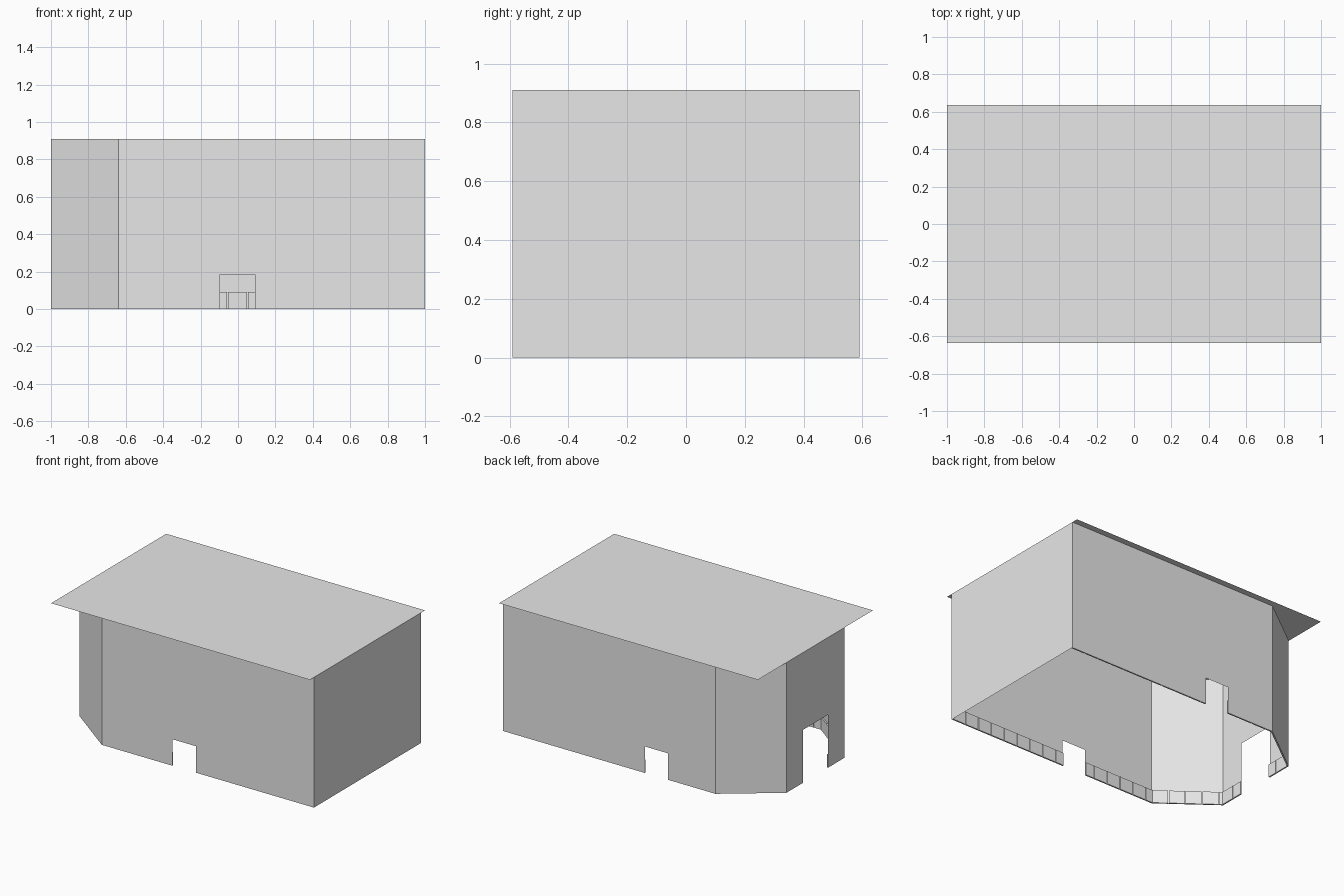
import bpy
import bmesh
from mathutils import Vector, Matrix

HEIGHT = 0.91
BRICK_PITCH, BRICK_HEIGHT, BRICK_DEPTH, JOINT = 0.1055, 0.09, 0.01, 0.005

cube = bpy.data.objects.get("Cube")
if cube:
    bpy.data.objects.remove(cube, do_unlink=True)

grey = bpy.data.materials.new("plain_grey")
grey.use_nodes = True
grey.diffuse_color = (0.8, 0.8, 0.8, 1)
grey.node_tree.nodes["Principled BSDF"].inputs["Base Color"].default_value = grey.diffuse_color


def finish(bm, name):
    mesh = bpy.data.meshes.new(name)
    bm.to_mesh(mesh)
    bm.free()
    mesh.materials.append(grey)
    obj = bpy.data.objects.new(name, mesh)
    bpy.context.collection.objects.link(obj)


def make_wall(name, start, end, door):
    """Thin wall sheet with an optional doorway (from, to, height) along its length."""
    a, b = Vector((*start, 0)), Vector((*end, 0))
    length, along = (b - a).length, (b - a).normalized()
    outline = [(0, 0)]
    if door:
        near, far, top = door
        outline += [(near, 0), (near, top), (far, top), (far, 0)]
    outline += [(length, 0), (length, HEIGHT), (0, HEIGHT)]
    bm = bmesh.new()
    face = bm.faces.new([bm.verts.new(a + along * u + Vector((0, 0, z))) for u, z in outline])
    face.normal_update()
    if face.normal.dot(a + b) < 0:
        face.normal_flip()
    finish(bm, name)


def make_skirting(name, start, end, door):
    """Row of shallow bricks on the inner side of a wall, broken at the doorway."""
    a, b = Vector((*start, 0)), Vector((*end, 0))
    length, along = (b - a).length, (b - a).normalized()
    inward = Vector((-along.y, along.x, 0))
    if inward.dot(a + b) > 0:
        inward.negate()
    spans = [(0, door[0]), (door[1], length)] if door else [(0, length)]
    bm = bmesh.new()
    for i in range(int(length / BRICK_PITCH) + 1):
        for low, high in spans:
            u0 = max(i * BRICK_PITCH + JOINT / 2, low)
            u1 = min((i + 1) * BRICK_PITCH - JOINT / 2, high)
            if u1 - u0 < JOINT:
                continue
            centre = a + along * (u0 + u1) / 2 + inward * BRICK_DEPTH / 2
            centre.z = BRICK_HEIGHT / 2
            turn = along.to_track_quat('X', 'Z').to_matrix().to_4x4()
            size = Matrix.Diagonal((u1 - u0, BRICK_DEPTH, BRICK_HEIGHT, 1))
            bmesh.ops.create_cube(bm, size=1, matrix=Matrix.Translation(centre) @ turn @ size)
    finish(bm, name)


# Room plan: square at one end, clipped corners at the other
front_left, back_left = (1, -0.59), (1, 0.59)
front_clip, back_clip = (-0.64, -0.59), (-0.64, 0.59)
end_front, end_back = (-1, -0.32), (-1, 0.32)

walls = [
    ("front", front_left, front_clip, (0.91, 1.095, 0.185)),
    ("back", back_left, back_clip, (1.095, 1.275, 0.185)),
    ("left", front_left, back_left, None),
    ("front_corner", front_clip, end_front, None),
    ("back_corner", back_clip, end_back, None),
    ("right", end_front, end_back, (0.18, 0.457, 0.37)),
]
for side, start, end, door in walls:
    make_wall(side + "_wall", start, end, door)
    if side != "left":
        make_skirting(side + "_brick_skirting", start, end, door)

# Flat overhanging roof sheet
bm = bmesh.new()
bmesh.ops.create_grid(bm, x_segments=1, y_segments=1, size=1,
                      matrix=Matrix.Translation((0, 0, HEIGHT)) @ Matrix.Diagonal((1, 0.635, 1, 1)))
finish(bm, "roof")
